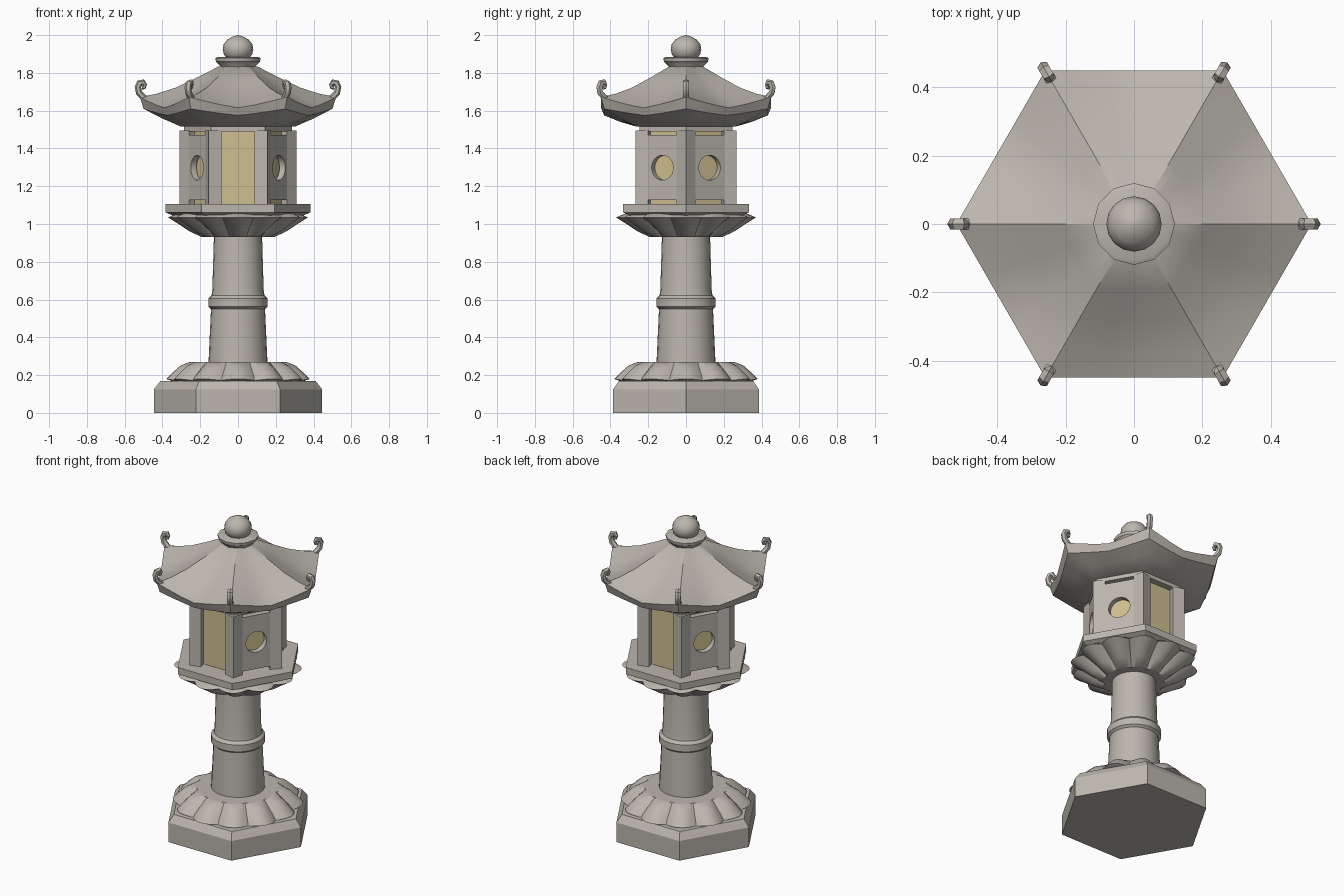
import bpy, bmesh
from math import sin, cos, pi, radians
from mathutils import Vector, Matrix

if "Cube" in bpy.data.objects:
    bpy.data.objects.remove(bpy.data.objects["Cube"])

stone = bpy.data.materials.new("stone")
stone.diffuse_color = (0.50, 0.47, 0.42, 1)
stone.use_nodes = True
stone.node_tree.nodes["Principled BSDF"].inputs["Base Color"].default_value = stone.diffuse_color
paper = bpy.data.materials.new("paper")
paper.diffuse_color = (0.62, 0.52, 0.28, 1)
paper.use_nodes = True
paper.node_tree.nodes["Principled BSDF"].inputs["Base Color"].default_value = paper.diffuse_color


def finish(obj, mat=stone, angle=None):
    obj.data.materials.append(mat)
    if angle:
        bpy.ops.object.select_all(action='DESELECT')
        obj.select_set(True)
        bpy.context.view_layer.objects.active = obj
        bpy.ops.object.shade_smooth_by_angle(angle=radians(angle))
    return obj


def loft(name, rings, mat=stone, angle=None):
    """Skin a stack of equal-length point rings and cap both ends."""
    bm = bmesh.new()
    vs = [[bm.verts.new(p) for p in ring] for ring in rings]
    n = len(vs[0])
    for a, b in zip(vs, vs[1:]):
        for i in range(n):
            j = (i + 1) % n
            bm.faces.new((a[i], a[j], b[j], b[i]))
    bm.faces.new(vs[0])
    bm.faces.new(vs[-1])
    bmesh.ops.recalc_face_normals(bm, faces=bm.faces)
    me = bpy.data.meshes.new(name)
    bm.to_mesh(me)
    bm.free()
    obj = bpy.data.objects.new(name, me)
    bpy.context.collection.objects.link(obj)
    return finish(obj, mat, angle)


def turned(name, profile, sides, mat=stone, angle=None):
    """Prism or lathe from (radius, z) pairs, one corner on +x."""
    return loft(name, [[(r * cos(2 * pi * i / sides), r * sin(2 * pi * i / sides), z)
                        for i in range(sides)] for r, z in profile], mat, angle)


def lotus(name, rows, petals=12, seg=8):
    """Scalloped ring; rows of (radius, z, radius bulge, z bulge) per petal."""
    rings = []
    for r, z, dr, dz in rows:
        ring = []
        for i in range(petals * seg):
            a = 2 * pi * i / (petals * seg)
            lobe = abs(cos(petals * a / 2))
            ring.append(((r + dr * lobe) * cos(a), (r + dr * lobe) * sin(a), z + dz * lobe))
        rings.append(ring)
    return loft(name, rings, angle=35)


def hex_ring(radius, z_corner, z_mid, seg=6):
    """Hexagon whose height sags between the corners."""
    ring = []
    for k in range(6):
        a, b = (Vector((radius * cos(q * pi / 3), radius * sin(q * pi / 3), 0)) for q in (k, k + 1))
        for s in range(seg):
            p = a.lerp(b, s / seg)
            p.z = z_mid + (z_corner - z_mid) * abs(1 - 2 * s / seg) ** 1.2
            ring.append(p)
    return ring


# Base, stem and platform
turned("base", [(0.445, 0), (0.445, 0.125), (0.41, 0.17)], 6)
lotus("lower_lotus", [(0.235, 0.27, 0.02, 0), (0.275, 0.235, 0.03, 0.015),
                      (0.32, 0.195, 0.03, 0.015), (0.34, 0.172, 0.04, 0.008), (0.32, 0.165, 0.02, 0)])
turned("stem", [(0.157, 0.25), (0.143, 0.55), (0.157, 0.562), (0.157, 0.605), (0.14, 0.622),
                (0.136, 0.65), (0.127, 0.95)], 24, angle=35)
lotus("upper_lotus", [(0.17, 0.93, 0.02, 0), (0.22, 0.972, 0.035, -0.012),
                      (0.28, 1.012, 0.035, -0.012), (0.325, 1.035, 0.045, 0), (0.3, 1.06, 0.01, 0)])
turned("platform", [(0.345, 1.045), (0.385, 1.062), (0.385, 1.105)], 6)

# Light chamber: core, corner posts, pierced panels, ceiling
turned("light_core", [(0.24, 1.10), (0.24, 1.50)], 6, paper)
for k in range(6):
    a = k * pi / 3
    post = turned(f"corner_post_{k}", [(0.05, 1.10), (0.05, 1.495)], 4)
    post.matrix_world = Matrix.Rotation(a, 4, 'Z') @ Matrix.Translation((0.26, 0, 0))


def pierced_panel(name, angle, w=0.10, h=0.172, hole=0.066, n=32):
    """Slab with a round hole: square outline lofted to a circle, closed in a tube."""
    outer, inner = [], []
    for i in range(n):
        t = 2 * pi * i / n + pi / 4
        c, s = cos(t), sin(t)
        m = max(abs(c), abs(s))
        outer.append((c / m * w, s / m * h))
        inner.append((c * hole, s * hole))
    bm = bmesh.new()
    rings = [[bm.verts.new((x, y, z)) for y, z in pts]
             for x, pts in ((0.215, outer), (0.25, outer), (0.25, inner), (0.215, inner))]
    for q in range(4):
        ra, rb = rings[q], rings[(q + 1) % 4]
        for i in range(n):
            j = (i + 1) % n
            bm.faces.new((ra[i], ra[j], rb[j], rb[i]))
    bmesh.ops.recalc_face_normals(bm, faces=bm.faces)
    me = bpy.data.meshes.new(name)
    bm.to_mesh(me)
    bm.free()
    obj = bpy.data.objects.new(name, me)
    bpy.context.collection.objects.link(obj)
    obj.matrix_world = Matrix.Translation((0, 0, 1.298)) @ Matrix.Rotation(angle, 4, 'Z')
    finish(obj, angle=30)


for deg in (30, 150, 210, 330):
    pierced_panel(f"window_panel_{deg}", radians(deg))
turned("ceiling", [(0.285, 1.49), (0.285, 1.53)], 6)

# Roof with upswept corners
loft("roof", [hex_ring(*r) for r in (
    (0.30, 1.515, 1.515), (0.40, 1.558, 1.54), (0.50, 1.61, 1.575),
    (0.52, 1.672, 1.615), (0.43, 1.69, 1.648), (0.33, 1.722, 1.70),
    (0.22, 1.774, 1.762), (0.10, 1.835, 1.835))], angle=35)

# Corner scrolls
curl = [(0.465, 1.655), (0.50, 1.67), (0.524, 1.695), (0.53, 1.725), (0.521, 1.746),
        (0.503, 1.75), (0.492, 1.737), (0.497, 1.722), (0.507, 1.722)]
for k in range(6):
    a = k * pi / 3
    rings = []
    for i, (r, z) in enumerate(curl):
        p, q = Vector(curl[max(i - 1, 0)]), Vector(curl[min(i + 1, len(curl) - 1)])
        d = (q - p).normalized()
        half = 0.017 if i < 6 else 0.010
        ring = []
        for s in range(6):
            u, v = half * cos(s * pi / 3), half * 1.1 * sin(s * pi / 3)
            ring.append(Matrix.Rotation(a, 3, 'Z') @ Vector((r - d.y * u, v, z + d.x * u)))
        rings.append(ring)
    loft(f"roof_scroll_{k}", rings, angle=40)

# Finial
turned("finial_collar", [(0.09, 1.825), (0.095, 1.838), (0.117, 1.86), (0.12, 1.878), (0.105, 1.885)], 12, angle=30)
turned("finial_ball", [(0.055, 1.875), (0.074, 1.895), (0.081, 1.925), (0.076, 1.952),
                       (0.057, 1.976), (0.028, 1.992), (0.004, 2.0)], 16, angle=60)
